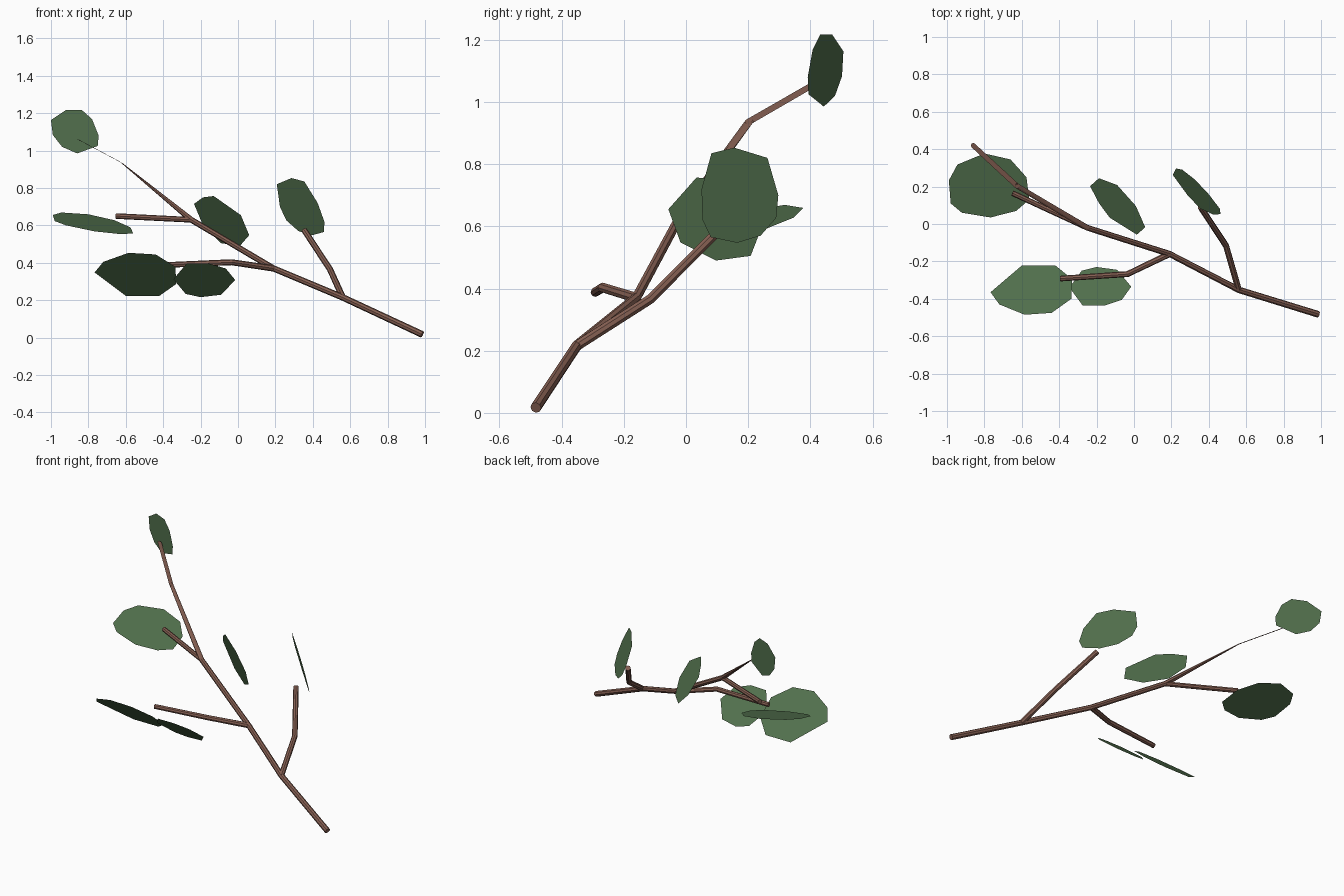
import bpy, bmesh, math
from mathutils import Vector

if "Cube" in bpy.data.objects:
    bpy.data.objects.remove(bpy.data.objects["Cube"])


def material(name, rgb):
    m = bpy.data.materials.new(name)
    m.diffuse_color = (*rgb, 1)
    m.use_nodes = True
    m.node_tree.nodes["Principled BSDF"].inputs["Base Color"].default_value = m.diffuse_color
    return m


BARK = material("bark brown", (0.235, 0.115, 0.085))
GREEN = material("leaf green", (0.085, 0.165, 0.075))


def finish(name, bm, mat):
    me = bpy.data.meshes.new(name)
    bm.to_mesh(me)
    bm.free()
    me.materials.append(mat)
    ob = bpy.data.objects.new(name, me)
    bpy.context.collection.objects.link(ob)
    return ob


def twig(name, pts, r0, r1, flat_from=99, sides=8):
    """Tapered tube; rings from index flat_from on lie in one plane (pinched ribbon)."""
    pts = [Vector(p) for p in pts]
    bm = bmesh.new()
    rings = []
    last = len(pts) - 1
    for i, p in enumerate(pts):
        n = Vector()
        if i > 0:
            n += (p - pts[i - 1]).normalized()
        if i < last:
            n += (pts[i + 1] - p).normalized()
        if i >= flat_from:
            n = Vector((0.53, 0, 0.85))
        n.normalize()
        u = Vector((0, 1, 0))
        u = (u - n * u.dot(n)).normalized()
        v = n.cross(u)
        r = r0 + (r1 - r0) * i / last
        rings.append([bm.verts.new(p + r * (u * math.cos(a) + v * math.sin(a)))
                      for a in (math.tau * k / sides for k in range(sides))])
    for a, b in zip(rings, rings[1:]):
        for k in range(sides):
            j = (k + 1) % sides
            bm.faces.new((a[k], a[j], b[j], b[k]))
    bm.faces.new(rings[0][::-1])
    bm.faces.new(rings[-1])
    return finish(name, bm, BARK)


def leaf(name, outline, lift):
    """Flat leaf blade: 2D outline lifted onto a tilted plane."""
    bm = bmesh.new()
    f = bm.faces.new([bm.verts.new(lift(a, b)) for a, b in outline])
    f.normal_update()
    if f.normal.z < 0:
        f.normal_flip()
    return finish(name, bm, GREEN)


# Stem and side twigs
fork_1, fork_2, fork_3 = (0.56, -0.352, 0.215), (0.19, -0.16, 0.37), (-0.25, -0.02, 0.63)
twig("main_stem", [(0.985, -0.483, 0.017), fork_1, fork_2, fork_3,
                   (-0.625, 0.203, 0.937), (-0.86, 0.42, 1.062)], 0.018, 0.014, flat_from=4)
twig("right_twig", [fork_1, (0.492, -0.116, 0.365), (0.355, 0.092, 0.573)], 0.017, 0.016)
twig("front_twig", [fork_2, (-0.035, -0.268, 0.403), (-0.395, -0.292, 0.388)], 0.017, 0.015)
twig("left_twig", [fork_3, (-0.65, 0.165, 0.65)], 0.015, 0.015)

# Leaf at the tip of the stem (outline x, z)
leaf("tip_leaf", [(-1, 1.163), (-.92, 1.217), (-.835, 1.217), (-.78, 1.168), (-.745, 1.08),
                  (-.75, 1.025), (-.86, .985), (-.94, 1.02), (-.99, 1.083)],
     lambda x, z: (x, 0.45 - 0.45 * (x + 0.875), z))

# Leaf on the right twig (outline y, z)
leaf("right_leaf", [(.05, .72), (.082, .835), (.155, .853), (.262, .82), (.297, .70),
                    (.29, .627), (.24, .57), (.165, .547), (.08, .565), (.053, .62)],
     lambda y, z: ((0.88 - y - 0.455 * z) / 1.18, y, z))

# Leaf beside the stem (outline x, z)
leaf("middle_leaf", [(-.235, .715), (-.187, .75), (-.13, .757), (.015, .655), (.06, .548),
                     (.01, .49), (-.09, .505), (-.187, .60)],
     lambda x, z: (x, 0.545 - 1.25 * x - 0.89 * z, z))

# Leaf on the left twig (outline x, y)
leaf("left_leaf", [(-.99, .233), (-.944, .318), (-.8, .377), (-.66, .345), (-.575, .25),
                   (-.56, .13), (-.63, .07), (-.767, .035), (-.92, .06), (-.98, .11)],
     lambda x, y: (x, y, 0.429 - 0.17 * x + 0.25 * y))

# Two leaves under the front twig (outline x, y)
leaf("front_leaf_outer", [(-.767, -.365), (-.6, -.222), (-.42, -.222), (-.33, -.295),
                          (-.335, -.40), (-.44, -.475), (-.585, -.485), (-.72, -.43)],
     lambda x, y: (x, y, 0.029 - 0.875 * y))
leaf("front_leaf_inner", [(-.345, -.34), (-.275, -.435), (-.16, -.437), (-.065, -.405),
                          (-.015, -.335), (-.09, -.245), (-.2, -.23), (-.28, -.25)],
     lambda x, y: (x, y, 0.015 - 0.875 * y))
